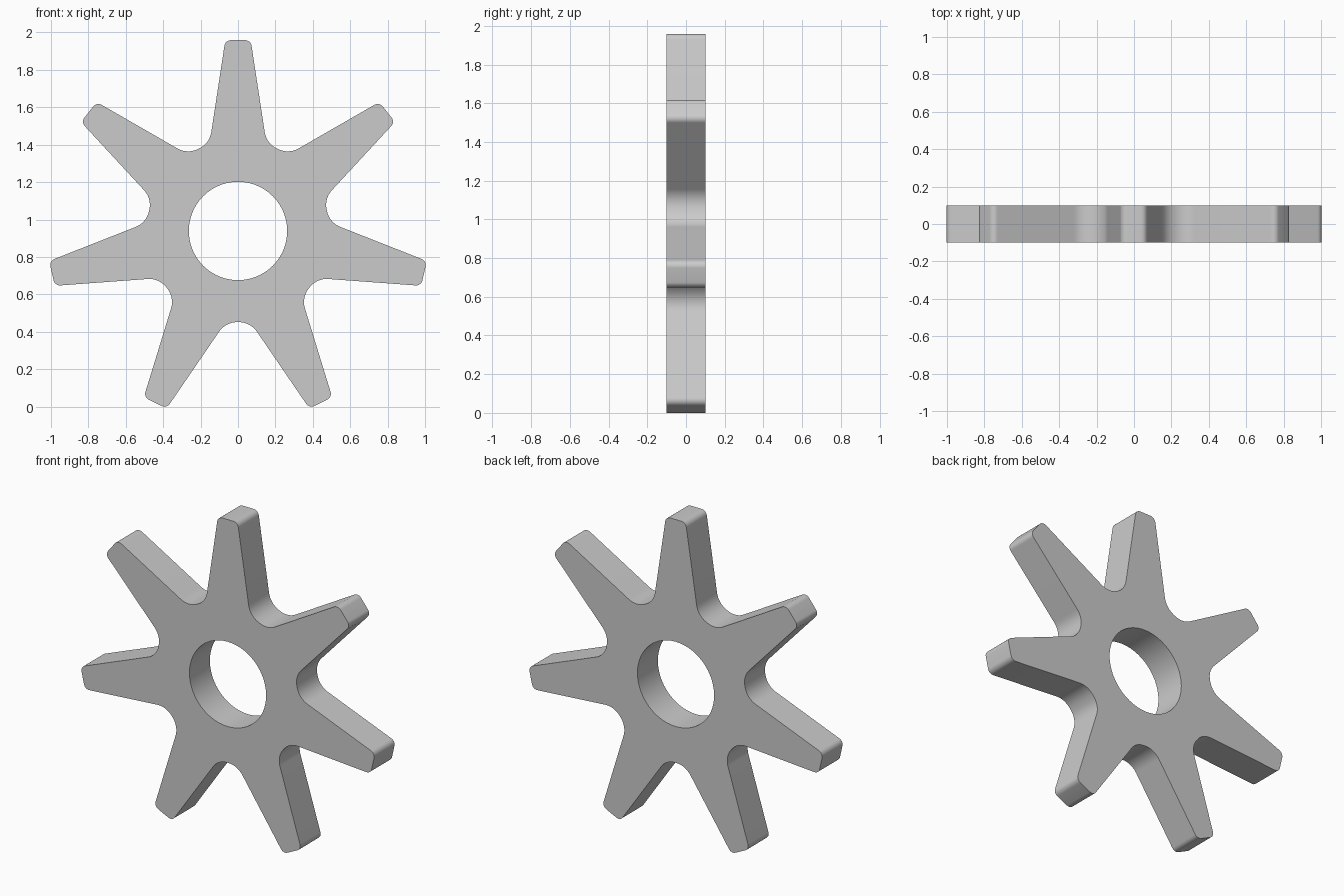
import bpy, bmesh
from math import sin, cos, pi, tan
from mathutils import Vector

if "Cube" in bpy.data.objects:
    bpy.data.objects.remove(bpy.data.objects["Cube"])

TEETH, HOLE_R, DEPTH = 7, 0.263, 0.2
STEP = 2 * pi / TEETH
ARC = 8


def fillet(a, p, b, r):
    """Points of a rounded corner at p, between neighbours a and b."""
    u, v = (a - p).normalized(), (b - p).normalized()
    half = u.angle(v) / 2
    centre = p + (u + v).normalized() * (r / sin(half))
    s, e = p + u * (r / tan(half)) - centre, p + v * (r / tan(half)) - centre
    total = s.angle(e)
    return [centre + (s * sin((1 - i / ARC) * total) + e * sin(i / ARC * total)) / sin(total)
            for i in range(ARC + 1)]


# Half tooth pointing up: valley middle, valley corner, tip corner, tip middle
valley = Vector((sin(STEP / 2), cos(STEP / 2))) * 0.4875
corner = valley + Vector((-cos(STEP / 2), sin(STEP / 2))) * 0.066
tip = Vector((0.068, 1.02))
half = [valley] + fillet(valley, corner, tip, 0.115) + fillet(corner, tip, Vector((0, 1.02)), 0.035)
outer = half + [Vector((-p.x, p.y)) for p in reversed(half)]
# Matching piece of the round hole
inner = [Vector((sin(a), cos(a))) * HOLE_R
         for a in (STEP * (i / ARC - 0.5) for i in range(ARC + 1))]
sector = outer + inner

# Repeat the sector around the hub, weld, and extrude to thickness
bm = bmesh.new()
for k in range(TEETH):
    c, s = cos(k * STEP), sin(k * STEP)
    bm.faces.new([bm.verts.new((p.x * c + p.y * s, -DEPTH / 2, p.y * c - p.x * s)) for p in sector])
bmesh.ops.remove_doubles(bm, verts=bm.verts[:], dist=1e-4)
front = bm.faces[:]
back = bmesh.ops.extrude_face_region(bm, geom=front, use_keep_orig=True)["geom"]
bmesh.ops.translate(bm, verts=[g for g in back if isinstance(g, bmesh.types.BMVert)], vec=(0, DEPTH, 0))
bmesh.ops.recalc_face_normals(bm, faces=bm.faces[:])
# Rest the wheel on the ground
bmesh.ops.translate(bm, verts=bm.verts[:], vec=(0, 0, -min(v.co.z for v in bm.verts)))

mesh = bpy.data.meshes.new("gear_wheel")
bm.to_mesh(mesh)
bm.free()
gear = bpy.data.objects.new("gear_wheel", mesh)
bpy.context.collection.objects.link(gear)
bpy.context.view_layer.objects.active = gear
gear.select_set(True)
bpy.ops.object.shade_smooth_by_angle(angle=pi / 6)
